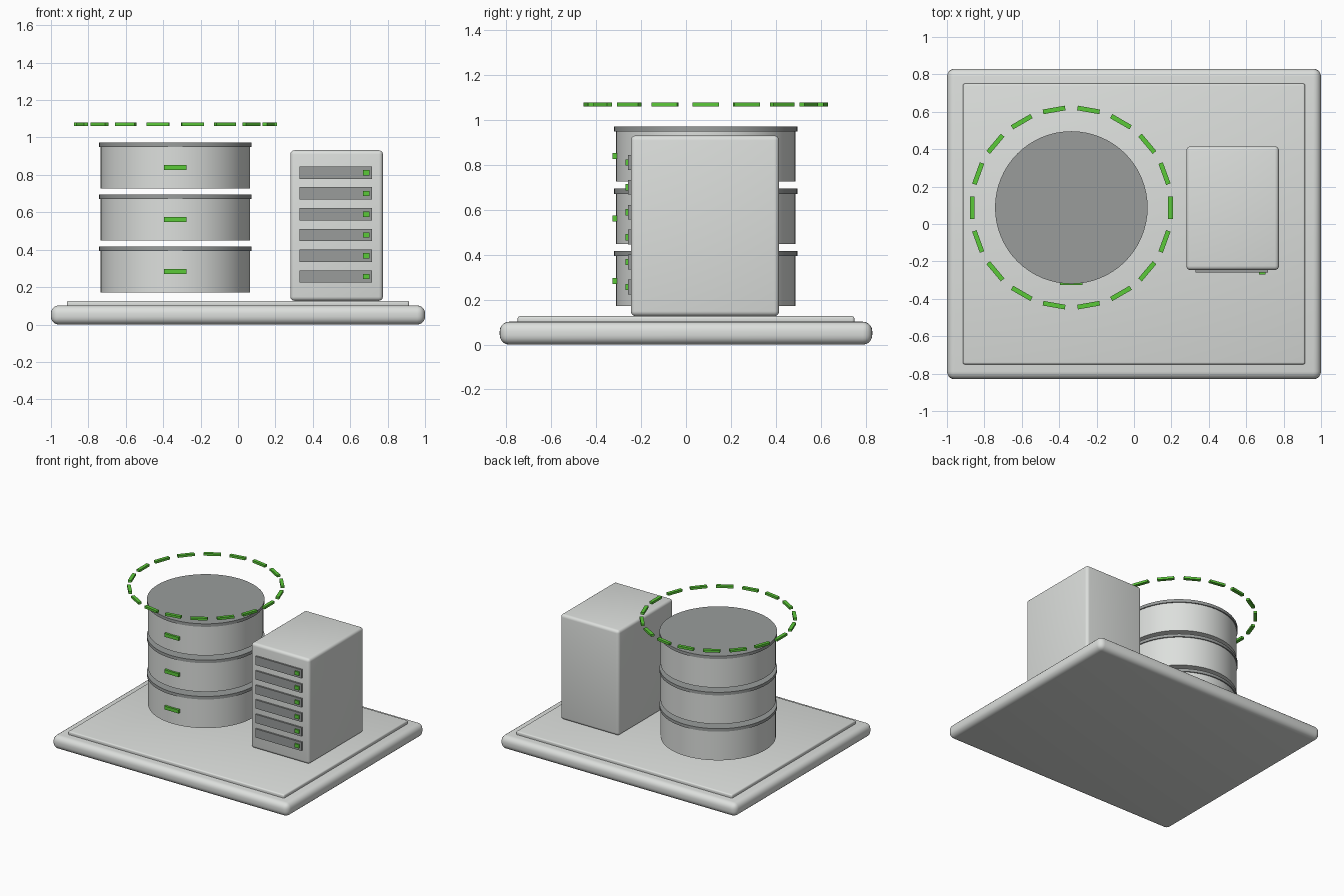
import bpy, math

if "Cube" in bpy.data.objects:
    bpy.data.objects.remove(bpy.data.objects["Cube"])


def material(name, rgb):
    m = bpy.data.materials.new(name)
    m.diffuse_color = (*rgb, 1.0)
    m.use_nodes = True
    m.node_tree.nodes["Principled BSDF"].inputs["Base Color"].default_value = m.diffuse_color
    return m


LIGHT = material("light_grey", (0.72, 0.74, 0.72))
DARK = material("dark_grey", (0.32, 0.335, 0.33))
GREEN = material("green", (0.105, 0.59, 0.04))


def finish(ob, name, mat):
    ob.name = name
    ob.data.materials.append(mat)
    bpy.ops.object.shade_smooth_by_angle(angle=math.radians(35))
    return ob


def box(name, mat, lo, hi, bevel=0.0, segments=4, rot=0.0):
    """Box between two corners, optionally with rounded edges."""
    centre = [(a + b) / 2 for a, b in zip(lo, hi)]
    bpy.ops.mesh.primitive_cube_add(size=1, location=centre, rotation=(0, 0, rot))
    ob = bpy.context.object
    ob.scale = [b - a for a, b in zip(lo, hi)]
    bpy.ops.object.transform_apply(location=False, rotation=False, scale=True)
    if bevel:
        mod = ob.modifiers.new("rounding", 'BEVEL')
        mod.width, mod.segments = bevel, segments
        bpy.ops.object.modifier_apply(modifier=mod.name)
    return finish(ob, name, mat)


def cylinder(name, mat, x, y, radius, z0, z1):
    bpy.ops.mesh.primitive_cylinder_add(vertices=64, radius=radius, depth=z1 - z0,
                                        location=(x, y, (z0 + z1) / 2))
    return finish(bpy.context.object, name, mat)


# Base slab and raised top plate
box("base_slab", LIGHT, (-1, -0.83, 0), (1, 0.83, 0.102), 0.042, 5)
box("base_plate", LIGHT, (-0.915, -0.75, 0.09), (0.915, 0.75, 0.127), 0.01, 3)

# Stack of three floating drums with dark rims and status lights
CX, CY = -0.335, 0.088
for i in range(3):
    z = 0.171 + 0.278 * i
    cylinder(f"drum_{i + 1}", LIGHT, CX, CY, 0.40, z, z + 0.225)
    cylinder(f"drum_rim_{i + 1}", DARK, CX, CY, 0.408, z + 0.223, z + 0.246)
    box(f"drum_light_{i + 1}", GREEN, (CX - 0.06, -0.327, z + 0.1),
        (CX + 0.06, -0.29, z + 0.126))

# Dashed ring hovering above the stack
for i in range(18):
    a = math.radians(20 * i)
    x, y = CX + 0.53 * math.cos(a), CY + 0.53 * math.sin(a)
    box(f"ring_dash_{i + 1}", GREEN, (x - 0.0125, y - 0.06, 1.062),
        (x + 0.0125, y + 0.06, 1.079), rot=a)

# Server cabinet with six slots, each with a light
box("cabinet", LIGHT, (0.28, -0.246, 0.127), (0.775, 0.415, 0.932), 0.022, 4)
for i in range(6):
    z = 0.257 + 0.111 * i
    box(f"slot_{i + 1}", DARK, (0.33, -0.259, z - 0.033), (0.717, -0.24, z + 0.033))
    box(f"slot_light_{i + 1}", GREEN, (0.668, -0.269, z - 0.014), (0.703, -0.25, z + 0.014))
